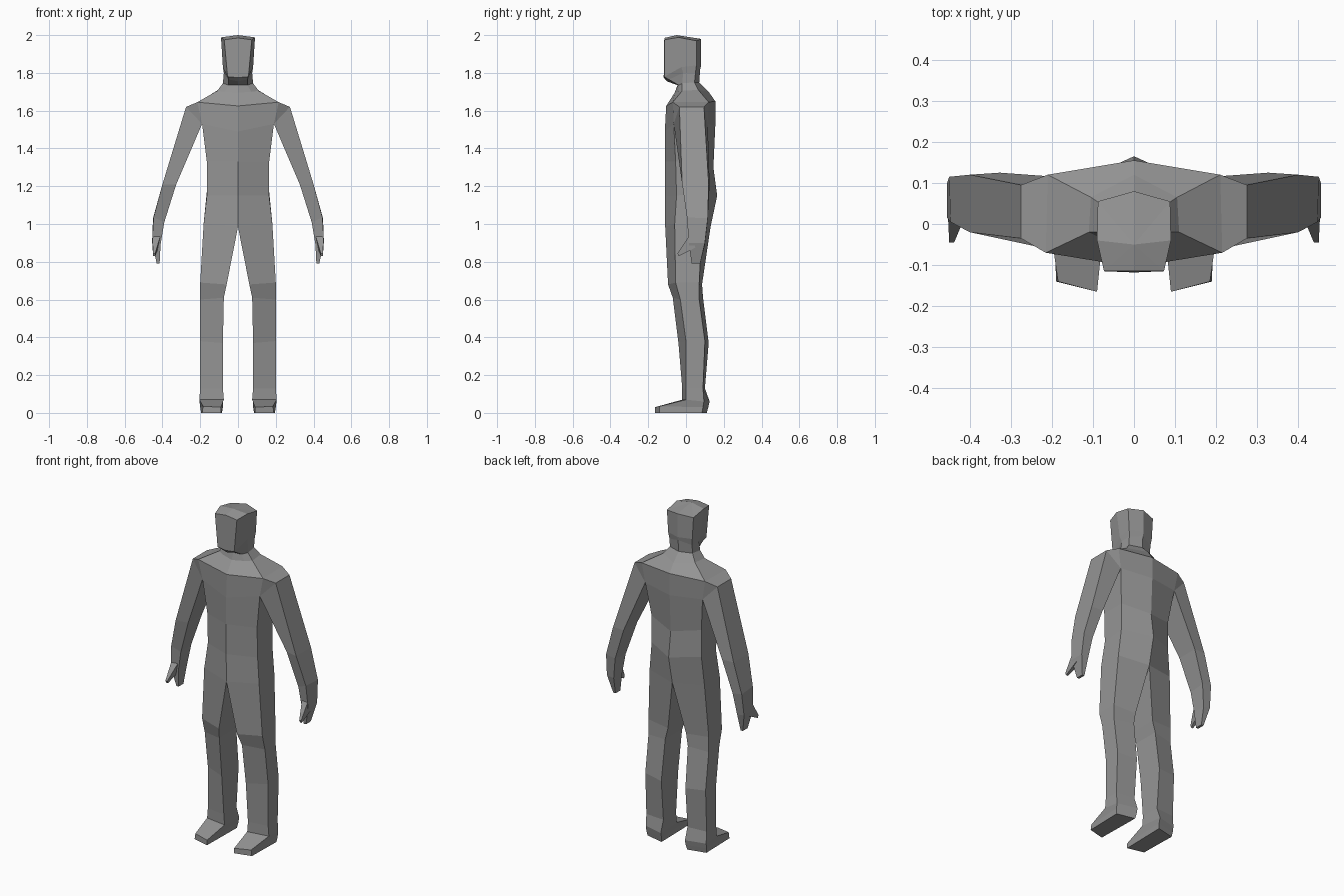
import bpy, bmesh

grey = bpy.data.materials.new("plain grey")
grey.diffuse_color = (0.3, 0.3, 0.3, 1)


def loft(bm, rings, side, closed_from=0, cap=True):
    """Skin a list of rings; rings stay open on the centre line before closed_from."""
    vs = [[bm.verts.new((side * x, y, z)) for x, y, z in r] for r in rings]
    n = len(rings[0])
    for k in range(len(vs) - 1):
        a, b = vs[k], vs[k + 1]
        for i in range(n if k >= closed_from else n - 1):
            j = (i + 1) % n
            bm.faces.new((a[i], a[j], b[j], b[i]))
    if cap:
        bm.faces.new(vs[-1])


def make(name, parts):
    """Build every part on both sides, weld the halves and make an object."""
    bm = bmesh.new()
    for side in (1, -1):
        for rings, closed_from, cap in parts:
            loft(bm, rings, side, closed_from, cap)
    bmesh.ops.remove_doubles(bm, verts=bm.verts, dist=0.0005)
    bmesh.ops.dissolve_degenerate(bm, edges=bm.edges, dist=0.0005)
    bmesh.ops.recalc_face_normals(bm, faces=bm.faces)
    me = bpy.data.meshes.new(name)
    bm.to_mesh(me)
    bm.free()
    me.materials.append(grey)
    ob = bpy.data.objects.new(name, me)
    bpy.context.collection.objects.link(ob)


# torso, from neck base to crotch: front centre, front side, back side, back centre
torso = [
    [(0, -.06, 1.695), (.11, -.02, 1.705), (.105, .065, 1.71), (0, .12, 1.70)],
    [(0, -.105, 1.625), (.215, -.07, 1.645), (.21, .12, 1.645), (0, .155, 1.65)],
    [(0, -.112, 1.49), (.19, -.065, 1.53), (.19, .115, 1.53), (0, .155, 1.52)],
    [(0, -.112, 1.33), (.165, -.055, 1.33), (.165, .09, 1.33), (0, .145, 1.30)],
    [(0, -.112, 1.15), (.165, -.05, 1.15), (.165, .09, 1.17), (0, .165, 1.15)],
    [(0, -.11, .985), (.182, -.06, 1.0), (.182, .085, 1.0), (0, .13, .985)],
]
# leg and foot continue the same four edges
leg = [torso[-1],
    [(.06, -.095, .68), (.20, -.055, .69), (.20, .07, .69), (.06, .085, .68)],
    [(.075, -.07, .61), (.20, -.03, .60), (.20, .07, .60), (.075, .09, .61)],
    [(.08, -.04, .37), (.20, 0, .38), (.20, .10, .38), (.08, .12, .37)],
    [(.08, -.02, .13), (.20, 0, .13), (.20, .09, .13), (.08, .10, .13)],
    [(.075, -.02, .07), (.205, 0, .07), (.20, .095, .06), (.08, .125, .06)],
    [(.09, -.165, .03), (.185, -.14, .035), (.20, .09, .03), (.08, .118, .03)],
    [(.09, -.165, 0), (.19, -.14, 0), (.195, .085, 0), (.085, .11, 0)],
]
make("torso_and_legs", [(torso, 99, False), (leg, 0, True)])

# arm with hand: outer front, outer back, inner back, inner front
arm = [
    [(.215, -.07, 1.645), (.21, .12, 1.645), (.19, .115, 1.53), (.19, -.065, 1.53)],
    [(.275, -.035, 1.62), (.275, .095, 1.62), (.19, .115, 1.53), (.19, -.065, 1.53)],
    [(.40, -.02, 1.21), (.40, .12, 1.21), (.327, .125, 1.21), (.327, -.005, 1.21)],
    [(.447, .005, 1.035), (.45, .115, 1.03), (.39, .115, 1.02), (.39, .015, 1.01)],
    [(.455, .015, .90), (.455, .10, .90), (.41, .10, .89), (.41, .02, .89)],
    [(.43, .03, .79), (.43, .075, .79), (.415, .075, .79), (.415, .03, .79)],
]
thumb = [
    [(.453, .018, .94), (.452, .05, .875), (.42, .05, .88), (.41, .022, .94)],
    [(.45, -.045, .845), (.45, -.038, .83), (.438, -.038, .83), (.438, -.045, .845)],
]
make("arms_and_hands", [(arm, 0, True), (thumb, 0, True)])

# neck and head: front centre, face corner, side front, side back, back centre
head = [
    [(0, -.06, 1.695), (.07, -.04, 1.70), (.11, -.02, 1.705), (.105, .065, 1.71), (0, .12, 1.70)],
    [(0, -.045, 1.735), (.05, -.04, 1.735), (.08, -.02, 1.745), (.075, .045, 1.75), (0, .07, 1.75)],
    [(0, -.10, 1.755), (.05, -.09, 1.765), (.075, -.015, 1.80), (.075, .05, 1.80), (0, .075, 1.82)],
    [(0, -.118, 1.775), (.055, -.115, 1.78), (.08, -.025, 1.83), (.08, .055, 1.84), (0, .08, 1.84)],
    [(0, -.115, 1.985), (.073, -.115, 1.975), (.09, -.04, 1.988), (.088, .055, 1.97), (0, .08, 1.98)],
    [(0, -.05, 2.0)] * 5,
]
make("head_and_neck", [(head, 99, False)])
